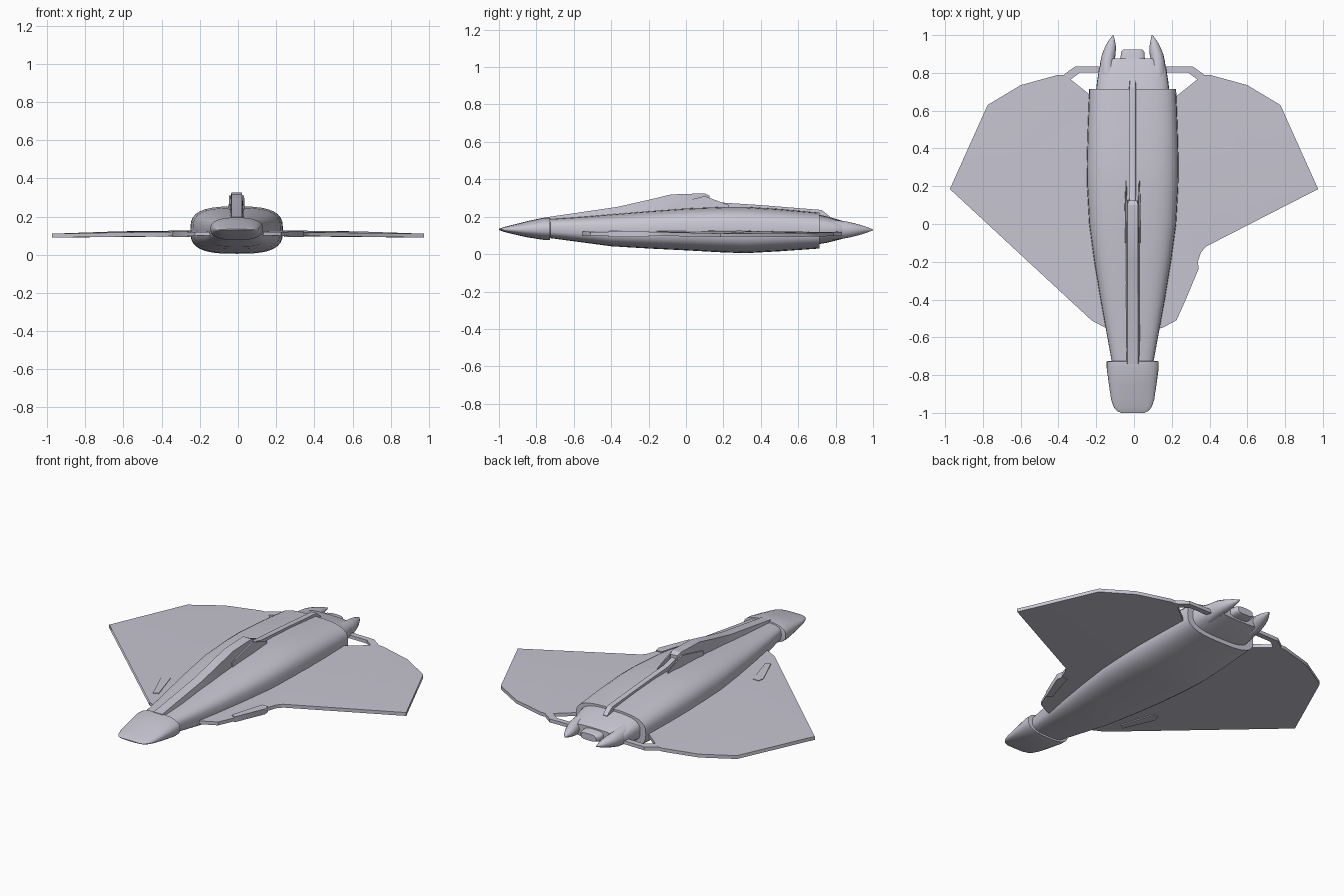
import bpy, bmesh, math

if "Cube" in bpy.data.objects:
    bpy.data.objects.remove(bpy.data.objects["Cube"])

hull_grey = bpy.data.materials.new("hull_grey")
hull_grey.use_nodes = True
COLOUR = (0.57, 0.56, 0.64, 1)
hull_grey.diffuse_color = COLOUR
hull_grey.node_tree.nodes["Principled BSDF"].inputs["Base Color"].default_value = COLOUR
CX = -0.007  # centre line of the hull


def finish(name, bm, angle=35):
    bmesh.ops.recalc_face_normals(bm, faces=bm.faces)
    mesh = bpy.data.meshes.new(name)
    bm.to_mesh(mesh)
    bm.free()
    mesh.materials.append(hull_grey)
    obj = bpy.data.objects.new(name, mesh)
    bpy.context.collection.objects.link(obj)
    bpy.ops.object.select_all(action="DESELECT")
    obj.select_set(True)
    bpy.context.view_layer.objects.active = obj
    bpy.ops.object.shade_smooth_by_angle(angle=math.radians(angle))
    return obj


def loft(name, rings, angle=35):
    bm = bmesh.new()
    loops = [[bm.verts.new(p) for p in ring] for ring in rings]
    n = len(loops[0])
    for a, b in zip(loops, loops[1:]):
        for i in range(n):
            j = (i + 1) % n
            bm.faces.new((a[i], a[j], b[j], b[i]))
    bm.faces.new(loops[0])
    bm.faces.new(loops[-1])
    return finish(name, bm, angle)


def oval(y, half_w, low, high, power=3.0, x=CX, n=32):
    """Rounded-box section across the hull."""
    def bend(v):
        return math.copysign(abs(v) ** (2 / power), v)
    mid, half_h = (low + high) / 2, (high - low) / 2
    angles = [2 * math.pi * i / n for i in range(n)]
    return [(x + half_w * bend(math.cos(t)), y, mid + half_h * bend(math.sin(t))) for t in angles]


def ridge(y, top, half_top, half_base, base=0.16, x=CX):
    return [(x - half_base, y, base), (x + half_base, y, base),
            (x + half_top, y, top), (x - half_top, y, top)]


def wing_top(x):
    return 0.122 - 0.012 * abs(x)


def plate(name, side, outline, lift=0.0, thick=0.02):
    """Thin flat part following the droop of the wing."""
    bm = bmesh.new()
    top = [bm.verts.new((side * x, y, wing_top(x) + lift)) for x, y in outline]
    low = [bm.verts.new((side * x, y, wing_top(x) + lift - thick)) for x, y in outline]
    bm.faces.new(top)
    bm.faces.new(low)
    for i in range(len(top)):
        j = (i + 1) % len(top)
        bm.faces.new((top[i], top[j], low[j], low[i]))
    bmesh.ops.triangulate(bm, faces=[f for f in bm.faces if len(f.verts) > 4])
    return finish(name, bm)


# Main hull
loft("fuselage", [oval(*s) for s in (
    (-0.76, 0.105, 0.09, 0.185), (-0.55, 0.143, 0.062, 0.20),
    (-0.4, 0.17, 0.042, 0.213), (-0.2, 0.203, 0.03, 0.23),
    (0.0, 0.23, 0.02, 0.245), (0.2, 0.241, 0.009, 0.253),
    (0.32, 0.243, 0.005, 0.253), (0.5, 0.238, 0.015, 0.242), (0.715, 0.23, 0.03, 0.222))])

# Flattened nose with a collar lip
loft("nose", [oval(*s, 2.5) for s in (
    (-0.725, 0.125, 0.09, 0.18), (-0.728, 0.138, 0.076, 0.195),
    (-0.76, 0.138, 0.076, 0.195), (-0.85, 0.126, 0.09, 0.176),
    (-0.93, 0.114, 0.108, 0.156), (-0.97, 0.1, 0.118, 0.146),
    (-0.99, 0.083, 0.125, 0.139), (-1.0, 0.06, 0.129, 0.135))])

# Dorsal spine, its side fins and the rear rail
loft("spine", [ridge(*s) for s in (
    (-0.74, 0.198, 0.028, 0.045), (-0.37, 0.252, 0.028, 0.045),
    (-0.2, 0.29, 0.028, 0.045), (-0.08, 0.319, 0.028, 0.045),
    (0.1, 0.325, 0.028, 0.045), (0.125, 0.312, 0.022, 0.03))], 25)
for side in (1, -1):
    loft("spine_fin", [ridge(*s, x=CX + side * 0.035) for s in (
        (-0.1, 0.262, 0.004, 0.012), (0.1, 0.31, 0.004, 0.012),
        (0.16, 0.288, 0.003, 0.01), (0.23, 0.262, 0.002, 0.006))], 25)
loft("rear_rail", [ridge(*s) for s in (
    (0.1, 0.30, 0.016, 0.022), (0.2, 0.275, 0.016, 0.022),
    (0.4, 0.262, 0.016, 0.022), (0.725, 0.236, 0.016, 0.022), (0.77, 0.2, 0.014, 0.018))], 25)

# Tail block, prongs and nozzle
loft("tail_block", [oval(*s) for s in (
    (0.69, 0.196, 0.05, 0.215), (0.76, 0.188, 0.062, 0.2),
    (0.83, 0.176, 0.08, 0.18), (0.875, 0.15, 0.092, 0.165))])
for side in (1, -1):
    loft("tail_prong", [oval(y, w, 0.13 - h, 0.13 + h, 2, CX + side * c, 16) for y, c, w, h in (
        (0.78, 0.13, 0.05, 0.055), (0.86, 0.134, 0.037, 0.044),
        (0.9, 0.126, 0.036, 0.035), (0.94, 0.117, 0.028, 0.024),
        (0.97, 0.111, 0.017, 0.014), (1.0, 0.103, 0.002, 0.002))])
loft("nozzle", [oval(*s) for s in (
    (0.85, 0.066, 0.1, 0.16), (0.91, 0.062, 0.105, 0.155), (0.925, 0.05, 0.11, 0.15))])

LEADING = [(0.975, 0.185), (0.38, -0.12), (0.355, -0.15), (0.335, -0.21),
           (0.27, -0.41), (0.225, -0.51), (0.15, -0.55), (0.1, -0.56)]
TRAILING = [(0.1, 0.56), (0.21, 0.665), (0.335, 0.765), (0.365, 0.79),
            (0.4, 0.79), (0.6, 0.735), (0.775, 0.63)]
CREST = [(0.1, 0.2), (0.62, 0.36)]

for side in (1, -1):
    # Wing, thickest along a crest that runs out to the tip
    bm = bmesh.new()
    skins = []
    for drop, bulge in ((0, 0.008), (0.02, -0.002)):
        def add(points, raise_by=0.0):
            return [bm.verts.new((side * x, y, wing_top(x) - drop + raise_by)) for x, y in points]
        front, rear, crest = add(LEADING), add(TRAILING), add(CREST, bulge)
        bm.faces.new(front + crest)
        bm.faces.new(rear + [front[0], crest[1], crest[0]])
        skins.append(rear + front)
    top, low = skins
    for i in range(len(top) - 1):
        bm.faces.new((top[i], top[i + 1], low[i + 1], low[i]))
    bmesh.ops.triangulate(bm, faces=[f for f in bm.faces if len(f.verts) > 4])
    finish("wing", bm)

    # Strut arching from wing to tail, and the small plate at the wing root
    plate("wing_strut", side, [(0.15, 0.835), (0.31, 0.835), (0.37, 0.792),
                               (0.335, 0.765), (0.285, 0.803), (0.15, 0.803)])
    plate("root_plate", side, [(0.24, -0.4), (0.268, -0.415), (0.343, -0.235),
                               (0.337, -0.2), (0.3, -0.2)], 0.006, 0.032)
